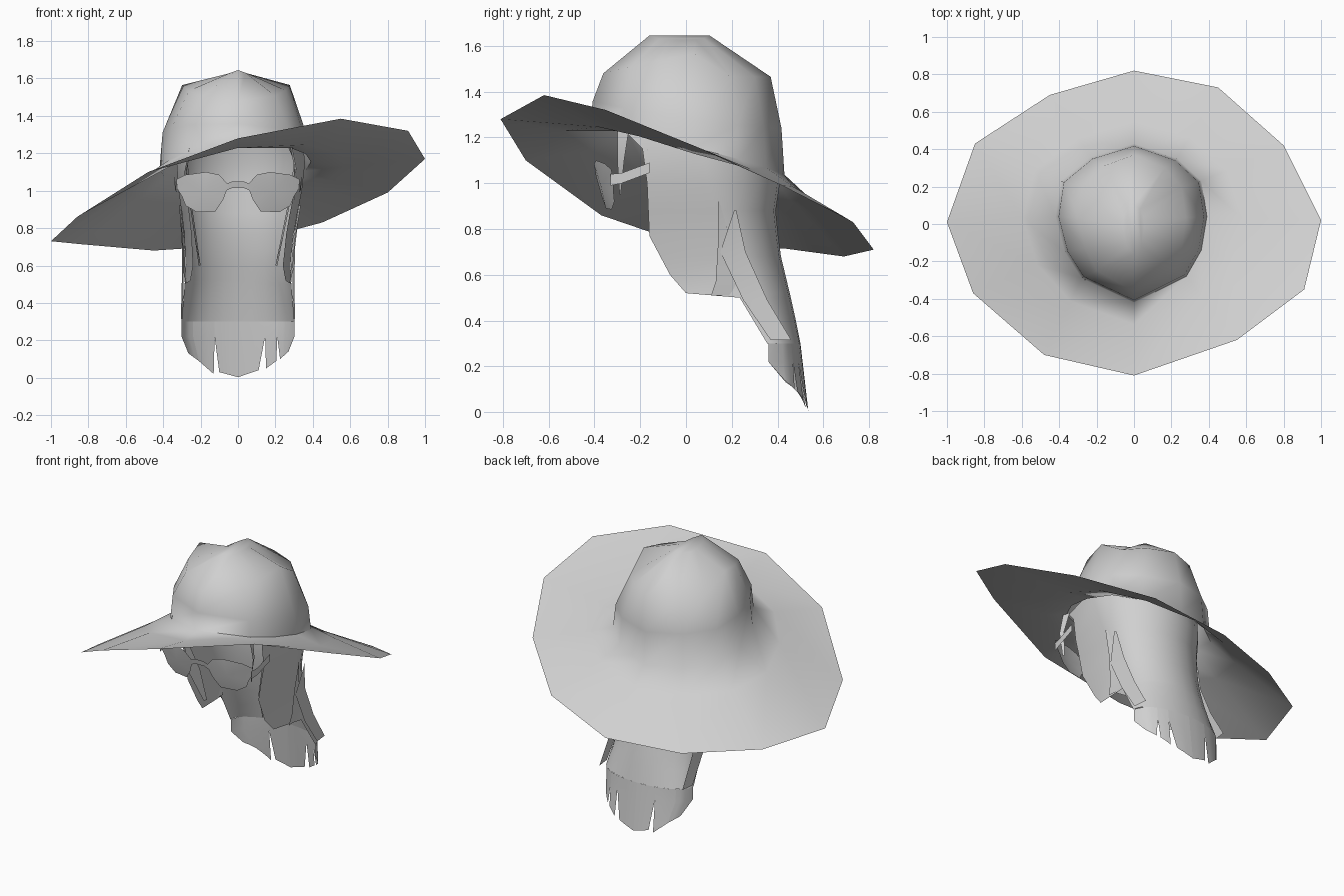
import bpy, math

if "Cube" in bpy.data.objects:
    bpy.data.objects.remove(bpy.data.objects["Cube"])

grey = bpy.data.materials.new("light_grey")
grey.diffuse_color = (0.63, 0.63, 0.63, 1)
grey.use_nodes = True
grey.node_tree.nodes["Principled BSDF"].inputs["Base Color"].default_value = grey.diffuse_color


def make(name, verts, faces, angle=50):
    me = bpy.data.meshes.new(name)
    me.from_pydata(verts, [], faces)
    me.update()
    me.materials.append(grey)
    ob = bpy.data.objects.new(name, me)
    bpy.context.collection.objects.link(ob)
    bpy.context.view_layer.objects.active = ob
    ob.select_set(True)
    bpy.ops.object.shade_smooth_by_angle(angle=math.radians(angle))
    ob.select_set(False)
    return ob


def lerp(table, z):
    """Linear lookup in (z, value) pairs sorted from high to low z."""
    if z >= table[0][0]:
        return table[0][1]
    for (z0, v0), (z1, v1) in zip(table, table[1:]):
        if z >= z1:
            return v0 + (v1 - v0) * (z0 - z) / (z0 - z1)
    return table[-1][1]


# Sun hat: rings from the wavy brim edge up to the crown
edge = [(0, .82, .71), (-.45, .69, .68), (-.85, .43, .715), (-1, .01, .73),
        (-.86, -.37, .86), (-.48, -.70, 1.10), (0, -.81, 1.28), (.55, -.62, 1.385),
        (.91, -.35, 1.32), (1, .02, 1.17), (.80, .42, .99), (.45, .73, .83)]
joint_xy = [(0, .43), (-.23, .36), (-.39, .23), (-.42, .04), (-.37, -.15), (-.28, -.29),
            (0, -.42), (.28, -.28), (.36, -.14), (.39, .04), (.36, .23), (.23, .35)]
joint = [(x, y, 1.145 + .05 * x - .25 * y) for x, y in joint_xy]
mid = []
for a, b in zip(joint, edge):
    p = [u + (v - u) * .3 for u, v in zip(a, b)]
    p[2] -= .03 if b[2] > 1 else .01
    mid.append(tuple(p))
wall = [(x * .96, y * .97, 1.30 - .04 * x - .14 * y) for x, y in joint_xy]


def shoulder_z(y):
    if y > 0:
        return 1.465 + .1 * max(0, min(1, 1 - (y - .04) / .19))
    return 1.48 + .085 * (1 + y / .42)


shoulder = [(x * .71, y * .86, shoulder_z(y)) for x, y in joint_xy]
top = [(x * .14, -.03 + y * .31, 1.645 - .05 * abs(x)) for x, y in joint_xy]
rings = [edge, mid, joint, wall, shoulder, top]
n = 12
faces = [(r * n + i, r * n + (i + 1) % n, (r + 1) * n + (i + 1) % n, (r + 1) * n + i)
         for r in range(5) for i in range(n)]
# Crown ridge: both halves of the cap meet along the middle line
t = 5 * n
faces += [(t, t + 1, t + 2, t + 3, t + 4, t + 5, t + 6), (t + 6, t + 7, t + 8, t + 9, t + 10, t + 11, t)]
make("sun_hat", [p for r in rings for p in r], faces, 65)

# Hair: open-fronted shell with a rounded back and straight sides
WIDTH = [(1.23, .335), (1.13, .345), (1.0, .33), (.8, .295), (.6, .28), (.5, .285), (.3, .302), (0, .30)]
BACK = [(1.23, .38), (1.05, .42), (.9, .39), (.7, .41), (.45, .47), (.3, .50), (0, .535)]
CENTRE = [(1.23, .04), (1.0, .10), (.6, .20), (.5, .24), (.3, .36), (.13, .36), (0, .44)]
FRONT = [(1.23, -.27), (1.15, -.19), (1.0, -.17), (.77, -.16), (.6, -.07), (.52, 0), (.5, .235), (.3, .355)]
INSET = [(1.23, .08), (1.1, .04), (.6, .04), (.52, .03), (.5, 0)]


def shift(z):
    return .015 * min(1, max(0, (z - .6) / .5))


def hair_y(x, z):
    c = math.sqrt(max(0, 1 - (x / lerp(WIDTH, z)) ** 2))
    return lerp(CENTRE, z) + (lerp(BACK, z) - lerp(CENTRE, z)) * c


levels = [1.23, 1.15, 1.0, .88, .77, .68, .6, .52, .5, .4, .3]
arc = 13
cols = arc + 2
verts, faces = [], []
for z in levels:
    w, cy = lerp(WIDTH, z), lerp(CENTRE, z)
    row = [(-w + lerp(INSET, z), lerp(FRONT, z))]
    for i in range(arc):
        a = math.radians(-90 + 180 * i / (arc - 1))
        row.append((w * math.sin(a), cy + (lerp(BACK, z) - cy) * math.cos(a)))
    row.append((w - lerp(INSET, z), lerp(FRONT, z)))
    verts += [(x + shift(z), y, z) for x, y in row]
for r in range(len(levels) - 1):
    for i in range(cols - 1):
        a = r * cols + i
        faces.append((a, a + cols, a + cols + 1, a + 1))
make("hair", verts, faces, 60)

# Ragged hair ends: (top left, top right, tip left, tip z, tip right, tip z)
ends = [(-.302, -.24, -.265, .13, -.21, .09), (-.24, -.125, -.21, .09, -.13, .02),
        (-.125, 0, -.10, .03, 0, .003), (0, .145, 0, .003, .11, .04),
        (.145, .21, .15, .05, .205, .09), (.21, .302, .225, .10, .27, .14)]
verts, faces = [], []
for xa, xb, ta, za, tb, zb in ends:
    k = len(verts)
    for j in range(4):
        f = j / 3
        for z, x0, x1 in ((.3, xa, xb), (.22, xa, xb), (None, ta, tb)):
            x = x0 + (x1 - x0) * f
            zz = za + (zb - za) * f if z is None else z
            verts.append((x, hair_y(x, zz), zz))
    faces += [(k + 3 * j + r, k + 3 * j + r + 1, k + 3 * j + r + 4, k + 3 * j + r + 3)
              for j in range(3) for r in range(2)]
make("hair_ends", verts, faces, 60)

# Loose locks on each side, as strips of (y0, y1, z, inset)
locks = {
    "temple_lock": [(-.30, -.25, 1.23, .06), (-.30, -.27, 1.1, .04), (-.29, -.285, .95, .03)],
    "front_lock": [(-.17, -.14, 1.15, .05), (-.17, -.14, 1.0, .05), (-.15, -.06, .8, .05), (-.05, -.03, .6, .07)],
    "side_lock": [(.14, .145, .92, -.01), (.14, .20, .74, -.01), (.13, .24, .57, -.01), (.11, .24, .51, 0)],
    "back_lock": [(.21, .22, .88, -.01), (.15, .26, .70, -.015), (.25, .355, .49, -.015), (.37, .46, .315, -.005)],
}
for name, rows in locks.items():
    for side, label in ((-1, "left"), (1, "right")):
        verts = []
        for y0, y1, z, inset in rows:
            x = side * (lerp(WIDTH, z) - inset) + shift(z)
            verts += [(x, y0, z), (x - side * .01, y1, z)]
        make(name + "_" + label, verts,
             [(2 * i, 2 * i + 1, 2 * i + 3, 2 * i + 2) for i in range(len(rows) - 1)])


# Glasses: curved lenses, bridge and temples
def lens_y(x, z):
    return -.41 + .7 * x * x + .25 * (1.09 - z)


outline = [(.05, 1.03), (.10, 1.085), (.17, 1.10), (.28, 1.085), (.33, 1.06), (.325, 1.01),
           (.30, .97), (.28, .92), (.22, .885), (.12, .89), (.08, .95)]
for side, label in ((-1, "left"), (1, "right")):
    verts = [(side * x, lens_y(x, z), z) for x, z in outline]
    verts.append((side * .18, lens_y(.18, .99) - .01, .99))
    m = len(outline)
    make("lens_" + label, verts, [(i, (i + 1) % m, m) for i in range(m)], 60)
    verts = [(side * .328, -.33, 1.04), (side * .325, -.33, .99), (side * .335, -.28, 1.0),
             (side * .335, -.28, 1.045), (side * .34, -.16, 1.045), (side * .34, -.16, 1.09)]
    make("temple_arm_" + label, verts, [(0, 1, 2, 3), (3, 2, 4, 5)])
bridge = [(x, lens_y(x, z), z) for z in (1.0, 1.035) for x in (-.065, -.03, .03, .065)]
bridge = [(x, y, z + (.015 if abs(x) < .05 else 0)) for x, y, z in bridge]
make("bridge", bridge, [(i, i + 1, i + 5, i + 4) for i in range(3)])
